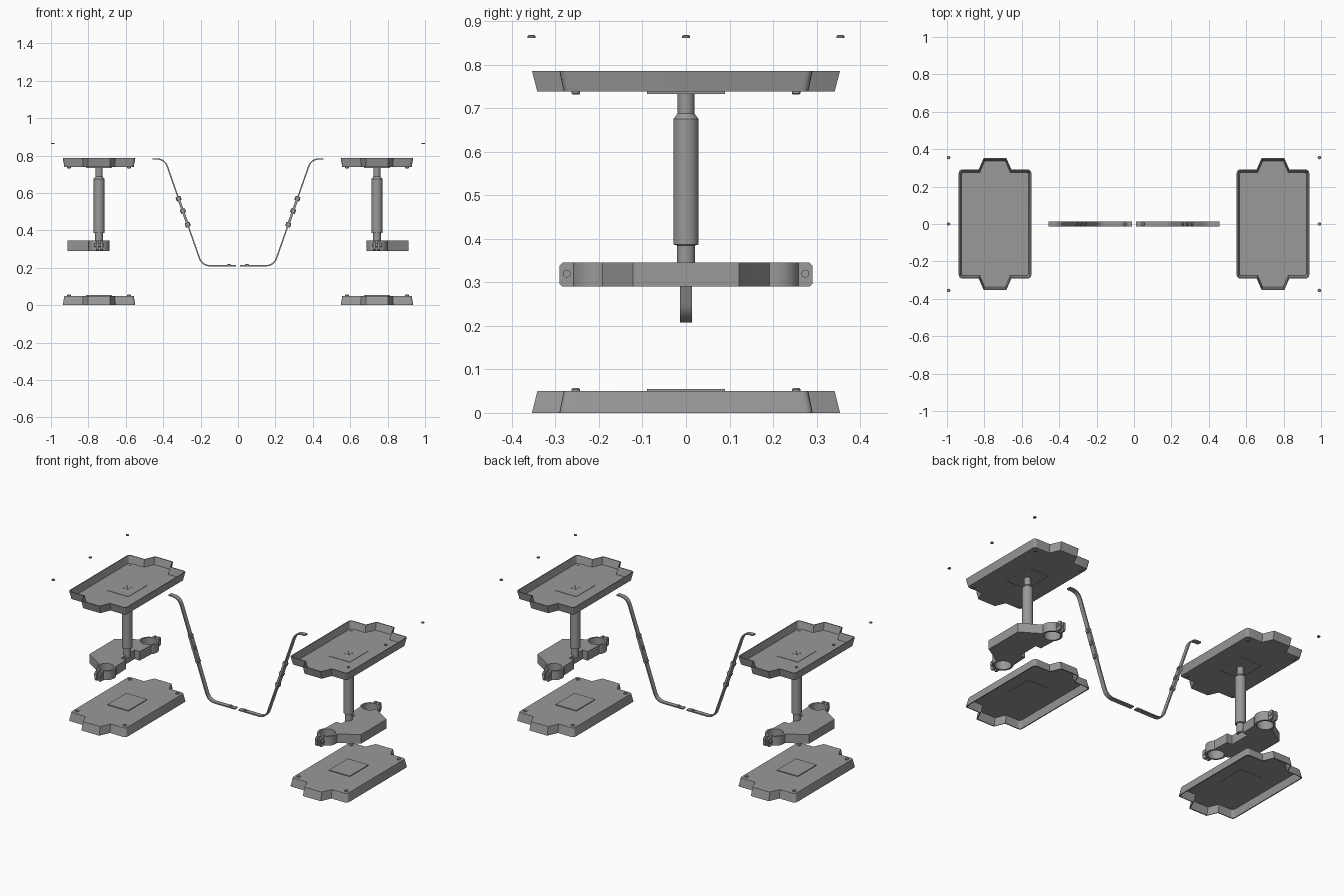
import bpy, bmesh
from math import pi, cos, sin, radians
from mathutils import Vector

if "Cube" in bpy.data.objects:
    bpy.data.objects.remove(bpy.data.objects["Cube"])

CX = 0.743  # x centre of each side assembly

# dark grey finish shared by all parts
GREY = bpy.data.materials.new("dark_grey")
GREY.diffuse_color = (0.32, 0.32, 0.32, 1)
GREY.use_nodes = True
GREY.node_tree.nodes["Principled BSDF"].inputs["Base Color"].default_value = GREY.diffuse_color


def finish(name, bm):
    # every part is modelled on the +x side and mirrored across x = 0
    bmesh.ops.recalc_face_normals(bm, faces=bm.faces)
    me = bpy.data.meshes.new(name)
    bm.to_mesh(me)
    bm.free()
    me.materials.append(GREY)
    ob = bpy.data.objects.new(name, me)
    bpy.context.collection.objects.link(ob)
    ob.modifiers.new("mirror", 'MIRROR').use_mirror_merge = False
    return ob


def skin(bm, loops, closed=False):
    rings = [[bm.verts.new(p) for p in lp] for lp in loops]
    n = len(rings[0])
    pairs = list(zip(rings, rings[1:] + rings[:1])) if closed else list(zip(rings, rings[1:]))
    for a, b in pairs:
        for i in range(n):
            j = (i + 1) % n
            bm.faces.new((a[i], a[j], b[j], b[i]))
    if not closed:
        bm.faces.new(rings[0])
        bm.faces.new(rings[-1])


def lathe(bm, profile, loc=(0, 0, 0), axis=(0, 0, 1), seg=24, closed=False):
    rot = Vector((0, 0, 1)).rotation_difference(Vector(axis)).to_matrix()
    skin(bm, [[Vector(loc) + rot @ Vector((r * cos(2 * pi * i / seg), r * sin(2 * pi * i / seg), z))
               for i in range(seg)] for r, z in profile], closed)


def box(bm, x0, x1, y0, y1, z0, z1):
    skin(bm, [[(x0, y0, z), (x1, y0, z), (x1, y1, z), (x0, y1, z)] for z in (z0, z1)])


def fillet(pts, radii, steps=4):
    # round the corners of a 2D polyline
    out = []
    for i, (p, r) in enumerate(zip(pts, radii)):
        p = Vector(p)
        if r == 0:
            out.append(p)
            continue
        a, b = Vector(pts[i - 1]), Vector(pts[(i + 1) % len(pts)])
        s, e = p + (a - p).normalized() * r, p + (b - p).normalized() * r
        for k in range(steps + 1):
            t = k / steps
            out.append(s * (1 - t) ** 2 + p * 2 * t * (1 - t) + e * t * t)
    return out


# tray outline: rounded rectangle with a tapered tab on each short end
quarter = [(0.194, 0.291), (0.088, 0.291), (0.060, 0.354)]
half = quarter + [(-x, y) for x, y in reversed(quarter)]
outline = fillet(half + [(-x, -y) for x, y in half],
                 [0.018, 0, 0, 0, 0, 0.018] * 2)


def tray(name, rim, floor):
    d = 1 if rim > floor else -1
    bm = bmesh.new()

    def loop(sx, sy, z):
        return [(CX + p.x * sx, p.y * sy, z) for p in outline]
    skin(bm, [loop(0.955, 0.965, floor), loop(1, 1, rim),
              loop(0.97, 0.983, rim), loop(0.925, 0.948, floor + d * 0.006)])
    finish(name, bm)
    # mounting pads on both faces of the floor
    bm = bmesh.new()
    box(bm, CX - 0.07, CX + 0.07, -0.09, 0.09, floor - d * 0.005, floor)
    box(bm, CX - 0.07, CX + 0.07, -0.09, 0.09, floor + d * 0.006, floor + d * 0.008)
    finish(name + "_pad", bm)
    # corner studs
    bm = bmesh.new()
    for sx in (-1, 1):
        for y in (-0.253, 0.253):
            lathe(bm, [(0.01, 0), (0.01, 0.004), (0.007, 0.007)],
                  (CX + sx * 0.16, y, floor), (0, 0, -d), 16)
            lathe(bm, [(0.006, 0), (0.006, 0.002)],
                  (CX + sx * 0.16, y, floor + d * 0.006), (0, 0, 1), 12)
    finish(name + "_studs", bm)


tray("upper_tray", 0.786, 0.738)
tray("lower_tray", 0.0, 0.05)

# fixing screws in the upper tray
bm = bmesh.new()
lathe(bm, [(0.008, 0.745), (0.008, 0.748)], (CX, 0, 0), seg=12)
for i in range(4):
    a = pi / 4 + i * pi / 2
    lathe(bm, [(0.004, 0.745), (0.004, 0.748)], (CX + 0.02 * cos(a), 0.02 * sin(a), 0), seg=10)
finish("tray_screws", bm)

# stepped support post
bm = bmesh.new()
lathe(bm, [(0.021, 0.33), (0.021, 0.385), (0.029, 0.387), (0.029, 0.675),
           (0.019, 0.688), (0.019, 0.737)], (CX, 0, 0), seg=32)
finish("post", bm)

# clamp bracket body with a central notch and curved arm ends
side = [(0.912, 0.122), (0.842, 0.165), (0.80, 0.192)]
side += [(CX + 0.05 * cos(radians(a)), 0.205 + 0.05 * sin(radians(a))) for a in range(-15, -141, -18)]
side += [(0.70, 0.165), (0.705, 0.065), (0.74, 0.065)]
poly = side + [(x, -y) for x, y in reversed(side)]
bm = bmesh.new()
skin(bm, [[(x, y, z) for x, y in poly] for z in (0.29, 0.345)])
finish("bracket_body", bm)

# clamp rings, ears and pinch bolts
rings, ears, bolts = bmesh.new(), bmesh.new(), bmesh.new()
for s in (-1, 1):
    lathe(rings, [(0.056, 0.29), (0.056, 0.345), (0.045, 0.345), (0.045, 0.29)],
          (CX, s * 0.205, 0), seg=36, closed=True)
    for x in (0.722, 0.746):
        prof = [(s * 0.251, 0.29), (s * 0.284, 0.29), (s * 0.291, 0.297),
                (s * 0.291, 0.338), (s * 0.284, 0.345), (s * 0.251, 0.345)]
        skin(ears, [[(xx, y, z) for y, z in prof] for xx in (x, x + 0.013)])
    lathe(bolts, [(0.009, -0.022), (0.009, 0.027)], (0.74, s * 0.274, 0.32), (1, 0, 0), 16)
finish("clamp_rings", rings)
finish("clamp_ears", ears)
finish("clamp_bolts", bolts)


def strap(name, path, width, thick):
    # flat bar following a path in the x-z plane
    bm, loops = bmesh.new(), []
    for i, p in enumerate(path):
        t = (path[min(i + 1, len(path) - 1)] - path[max(i - 1, 0)]).normalized()
        n = Vector((-t.y, t.x)) * thick / 2
        loops.append([(p.x + sg * n.x, y, p.y + sg * n.y)
                      for sg, y in ((1, -width), (1, width), (-1, width), (-1, -width))])
    skin(bm, loops)
    finish(name, bm)


# bent strap, with overlap sleeve and fasteners on the sloping part
foot, top = Vector((0.192, 0.211)), Vector((0.392, 0.782))
strap("bent_strap", fillet([(0.012, foot.y), foot, top, (0.458, top.y)],
                           [0, 0.045, 0.045, 0], 8), 0.0135, 0.007)
slope = (top - foot).normalized()


def on_slope(z):
    return foot + slope * ((z - foot.y) / slope.y)


strap("strap_sleeve", [on_slope(0.42), on_slope(0.58)], 0.0145, 0.013)
bm = bmesh.new()
for z in (0.43, 0.503, 0.57):
    p = on_slope(z)
    lathe(bm, [(0.008, -0.014), (0.012, -0.011), (0.012, 0.011), (0.008, 0.014)],
          (p.x, 0, p.y), (slope.y, 0, -slope.x), 16)
lathe(bm, [(0.01, 0.213), (0.01, 0.218), (0.007, 0.221)], (0.048, 0, 0), seg=16)
finish("strap_fasteners", bm)

# loose outer screws
bm = bmesh.new()
for y in (-0.355, 0, 0.355):
    lathe(bm, [(0.009, 0.861), (0.009, 0.866), (0.007, 0.868)], (0.991, y, 0), seg=16)
finish("loose_screws", bm)

# smooth shading with sharp edges kept
bpy.ops.object.select_all(action='SELECT')
bpy.context.view_layer.objects.active = bpy.context.selected_objects[0]
bpy.ops.object.shade_smooth_by_angle(angle=radians(30))
